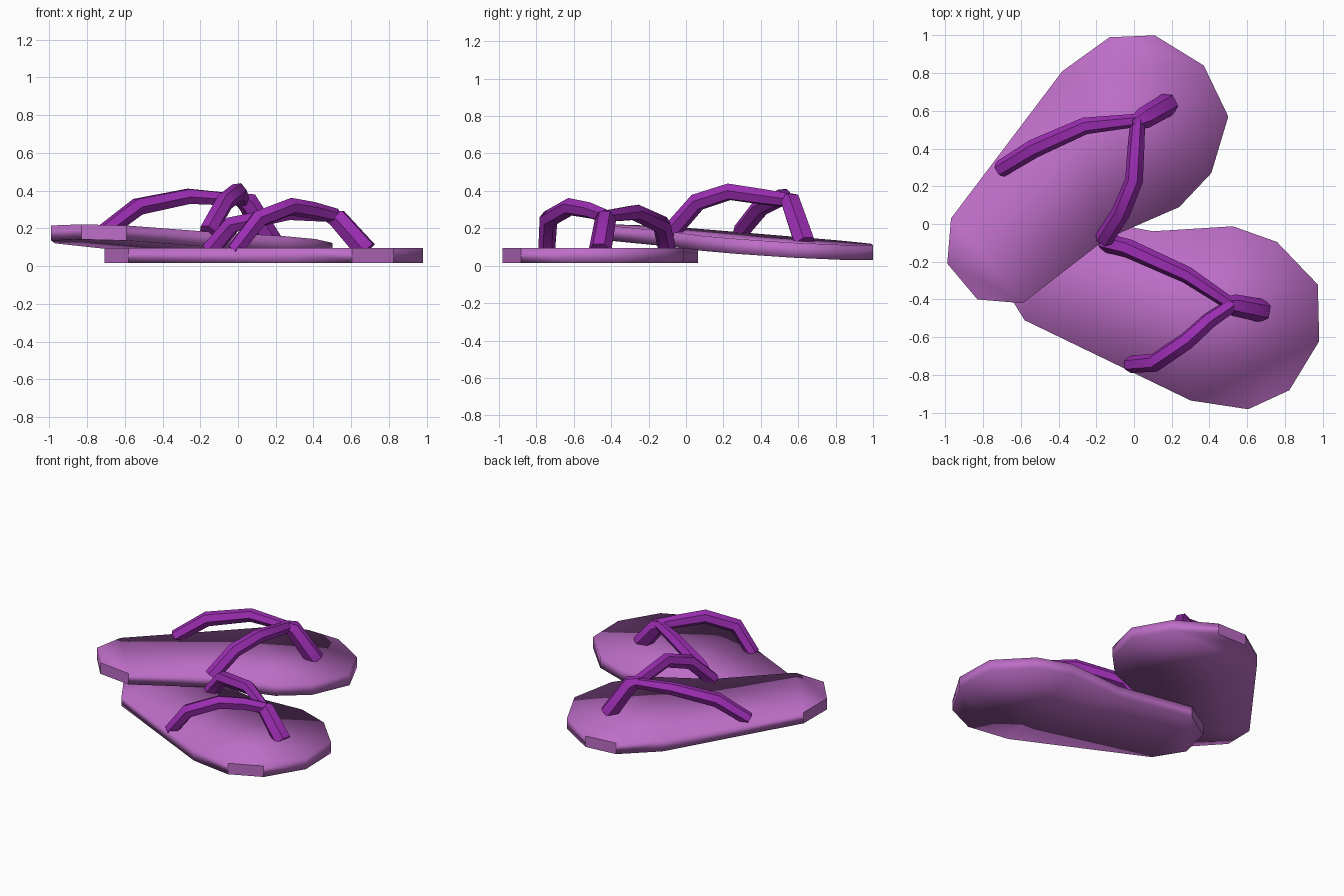
import bpy, bmesh
from math import sin, cos, radians
from mathutils import Vector

if "Cube" in bpy.data.objects:
    bpy.data.objects.remove(bpy.data.objects["Cube"])


def material(name, colour):
    m = bpy.data.materials.new(name)
    m.use_nodes = True
    m.diffuse_color = (*colour, 1)
    m.node_tree.nodes["Principled BSDF"].inputs["Base Color"].default_value = (*colour, 1)
    return m


LILAC = material("lilac sole", (0.51, 0.155, 0.57))
PURPLE = material("purple strap", (0.33, 0.026, 0.445))
THICK = 0.08

# Sole outline, starting at the outer heel corner and running round the toe
OUTLINE = [(-.97, .03), (-.38, .81), (-.13, .99), (.11, 1), (.37, .84), (.5, .57), (.41, .27),
           (.24, .09), (-.15, -.08), (-.59, -.42), (-.83, -.40), (-.99, -.21)]
FLAT_WALLS = (2, 9, 11)


def mirrored(p):
    """Reflect the outline into the place of the other sandal."""
    c = radians(27.1)
    x, y = p[0] + .97, p[1] - .03
    return -.58 + cos(c) * x + sin(c) * y, -.51 + sin(c) * x - cos(c) * y


def sole(name, points, height):
    bm = bmesh.new()
    top = [bm.verts.new((x, y, height(x, y))) for x, y in points]
    low = [bm.verts.new(v.co - Vector((0, 0, THICK))) for v in top]
    bm.faces.new(top)
    bm.faces.new(low[::-1])
    n = len(top)
    walls = [bm.faces.new((top[i], low[i], low[(i + 1) % n], top[(i + 1) % n])) for i in range(n)]
    # Soft rounded shading, with a few plain facets at heel and toe
    for f in bm.faces:
        f.smooth = True
    for i in FLAT_WALLS:
        walls[i].smooth = False
    bmesh.ops.recalc_face_normals(bm, faces=bm.faces)
    bmesh.ops.triangulate(bm, faces=[f for f in bm.faces if len(f.verts) > 4])
    me = bpy.data.meshes.new(name)
    bm.to_mesh(me)
    bm.free()
    me.materials.append(LILAC)
    bpy.context.collection.objects.link(bpy.data.objects.new(name, me))


def strap(name, path, radii):
    cu = bpy.data.curves.new(name, "CURVE")
    cu.dimensions = "3D"
    cu.bevel_depth = 1
    cu.bevel_resolution = 1
    cu.use_fill_caps = True
    s = cu.splines.new("POLY")
    s.points.add(len(path) - 1)
    for pt, co, r in zip(s.points, path, radii):
        pt.co = (*co, 1)
        pt.radius = r
    ob = bpy.data.objects.new(name, cu)
    bpy.context.collection.objects.link(ob)
    cu.materials.append(PURPLE)
    bpy.ops.object.select_all(action="DESELECT")
    ob.select_set(True)
    bpy.context.view_layer.objects.active = ob
    bpy.ops.object.convert(target="MESH")
    bpy.ops.object.shade_smooth_by_angle(angle=radians(50))


# Soles: one flat on the ground, the other resting its heel on top of it
sole("front_sole", [mirrored(p) for p in OUTLINE], lambda x, y: .095)
sole("back_sole", OUTLINE, lambda x, y: .172 - .031 * x - .059 * y)

# Straps of the back sandal
fork = (.02, .55, .35)
strap("back_inner_strap", [(-.16, -.08, .18), (-.07, .06, .34), (.0, .23, .395), (.01, .4, .37), fork],
      (.05, .05, .048, .045, .04))
strap("back_outer_strap", [(-.71, .29, .18), (-.53, .40, .315), (-.26, .52, .37), fork],
      (.045, .05, .045, .035))
strap("back_toe_post", [(-.01, .53, .365), (.05, .56, .34), (.18, .635, .12)], (.03, .058, .062))

# Straps of the front sandal
fork = (.52, -.43, .265)
strap("front_inner_strap", [(-.15, -.10, .08), (-.03, -.13, .22), (.28, -.27, .285), fork],
      (.05, .05, .045, .035))
strap("front_outer_strap", [(-.02, -.745, .08), (.11, -.735, .25), (.28, -.62, .315), (.40, -.51, .295), fork],
      (.045, .05, .048, .045, .04))
strap("front_toe_post", [(.47, -.42, .27), (.53, -.43, .25), (.68, -.46, .08)], (.03, .058, .062))
